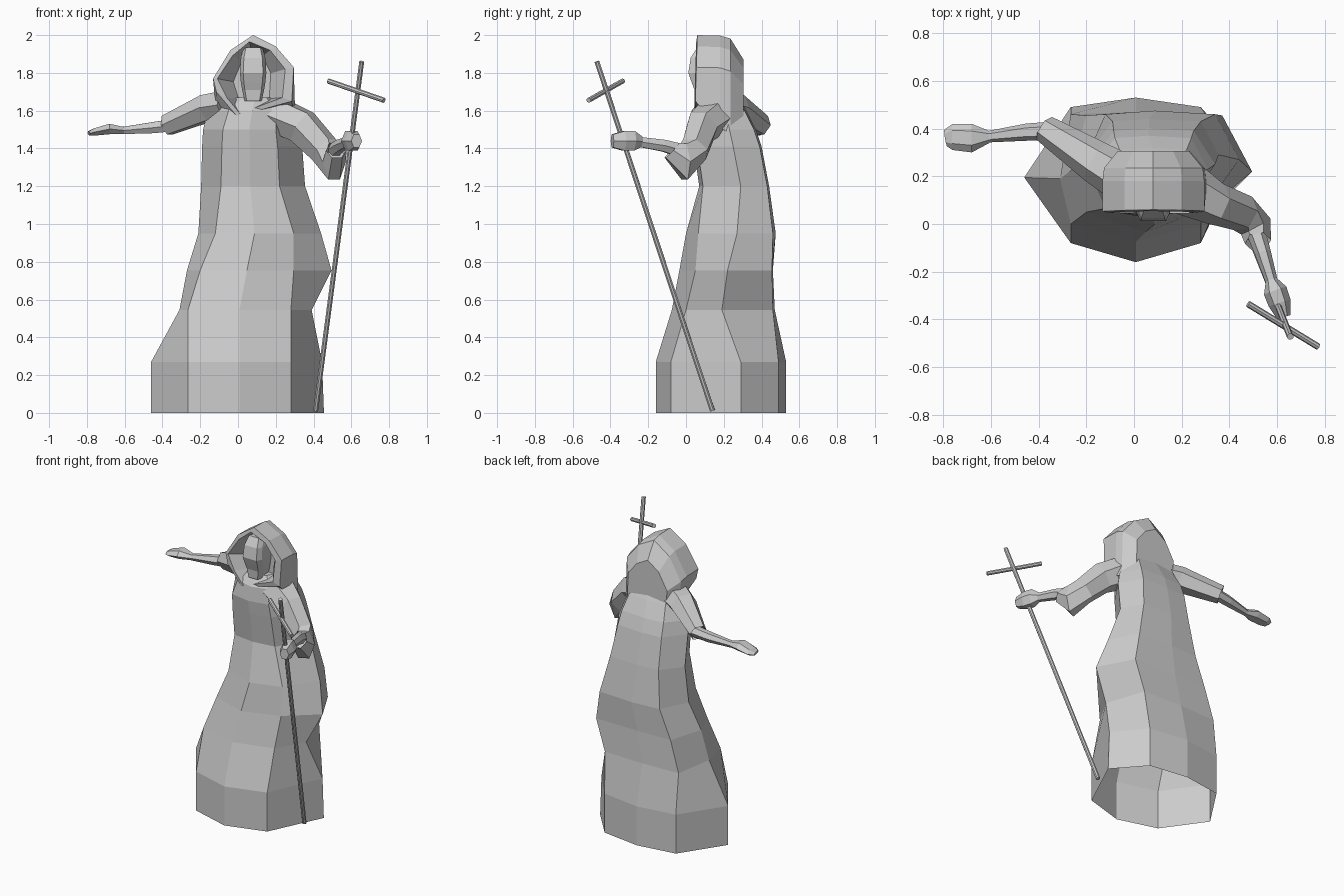
import bpy, bmesh, math
from mathutils import Vector


def loft(name, rings, hollow_end=0.0, base_open=False):
    """Skin closed rings of equal point count, capping the ends."""
    bm = bmesh.new()
    vs = [[bm.verts.new(p) for p in r] for r in rings]
    n = len(rings[0])
    for a, b in zip(vs, vs[1:]):
        for i in range(n):
            j = (i + 1) % n
            bm.faces.new((a[i], a[j], b[j], b[i]))
    start = bm.faces.new(vs[0][::-1])
    end = bm.faces.new(vs[-1])
    bmesh.ops.recalc_face_normals(bm, faces=bm.faces[:])
    if hollow_end:
        bmesh.ops.inset_individual(bm, faces=[end], thickness=0.012, depth=-hollow_end)
    if base_open:
        bmesh.ops.delete(bm, geom=[start], context='FACES_ONLY')
    me = bpy.data.meshes.new(name)
    bm.to_mesh(me)
    bm.free()
    ob = bpy.data.objects.new(name, me)
    bpy.context.collection.objects.link(ob)
    return ob


def limb(name, stations, sides=6, hollow_end=0.0):
    """Tube through (x, y, z, half width, half height) stations."""
    pts = [Vector(s[:3]) for s in stations]
    rings = []
    for k, s in enumerate(stations):
        d = (pts[min(k + 1, len(pts) - 1)] - pts[max(k - 1, 0)]).normalized()
        side = d.cross(Vector((0, 0, 1))).normalized()
        up = side.cross(d)
        rings.append([pts[k] + side * s[3] * math.cos(a) + up * s[4] * math.sin(a)
                      for a in (2 * math.pi * i / sides for i in range(sides))])
    return loft(name, rings, hollow_end)


# Robe, open underneath: z, x of left, front-left, front-right, right, back-right,
#       y of front, front corners, right side, back corners, back
robe = [
    (0.00, -.46, -.265, .28, .455, .28, -.16, -.08, .29, .49, .53),
    (0.27, -.46, -.265, .28, .445, .28, -.16, -.08, .29, .49, .53),
    (0.545, -.31, -.265, .28, .39, .30, -.075, .00, .19, .46, .47),
    (0.755, -.27, -.20, .295, .495, .37, -.035, .05, .22, .455, .46),
    (0.95, -.21, -.12, .295, .44, .34, .00, .065, .27, .46, .475),
    (1.20, -.195, -.09, .22, .355, .28, .07, .09, .29, .43, .44),
    (1.41, -.19, -.085, .21, .34, .25, .04, .06, .25, .39, .40),
    (1.50, -.185, -.08, .20, .31, .24, .025, .05, .23, .36, .37),
    (1.60, -.16, -.05, .20, .27, .22, .03, .065, .21, .31, .32),
    (1.67, -.09, .03, .15, .20, .16, .08, .10, .20, .27, .28),
]
rings = []
for z, xl, xfl, xfr, xr, xbr, yf, yc, yr, yb, yk in robe:
    xm = (xfl + xfr) / 2
    xbl = min(xfl, -.06)
    yl = yr - 0.095 if z < 0.5 else yr
    rings.append([(x, y, z) for x, y in ((xm, yf), (xfr, yc), (xr, yr), (xbr, yb),
                                         (xm, yk), (xbl, yb), (xl, yl), (xfl, yc))])
loft("robe", rings, base_open=True)

# Hood: arches from the recess behind the face, out to the rim, then to the back
outer = [(-.005, 1.57), (-.115, 1.70), (-.132, 1.77), (-.04, 1.92),
         (.08, 2.0), (.20, 1.94), (.295, 1.83), (.285, 1.65)]
inner = [(.01, 1.585), (-.06, 1.67), (-.11, 1.77), (-.03, 1.89),
         (.06, 1.965), (.17, 1.92), (.25, 1.82), (.235, 1.67)]
drape = [(-.09, 1.53), (-.12, 1.64)] + outer[2:7] + [(.305, 1.51)]


def arch(points, y, sx=1.0, sz=1.0, dz=0.0, lean=0.0):
    """Arch scaled about the hood's apex; lean moves its lower end in y."""
    return [(.08 + (x - .08) * sx, y + lean * (2 - z), 2 + (z - 2) * sz + dz) for x, z in points]


loft("hood", [
    arch(inner, .15, .55, .9, -.04),
    arch(inner, .055, lean=-.03),
    arch(outer, .06, lean=-.03),
    arch(drape, .18, 1.0, 1.0, -.003),
    arch(drape, .235, .97, 1.02, -.018),
    arch(drape, .305, .70, .76, -.13),
])

# Head with beard, set inside the hood
face = [(1.935, .05, .06, .17), (1.88, .065, .025, .19), (1.80, .07, .012, .20),
        (1.75, .065, .03, .20), (1.71, .058, .045, .18), (1.65, .045, .05, .17)]
loft("head", [[(.08 - w, yb, z), (.08 - w, yf + .035, z), (.08 - w * .75, yf, z),
               (.08 + w * .75, yf, z), (.08 + w, yf + .035, z), (.08 + w, yb, z)]
              for z, w, yf, yb in face])

# Outstretched arm
limb("outstretched_sleeve", [(-.06, .20, 1.63, .10, .085), (-.16, .26, 1.615, .09, .08),
                             (-.375, .40, 1.523, .058, .06)], hollow_end=0.04)
limb("outstretched_forearm", [(-.33, .39, 1.525, .04, .038), (-.45, .385, 1.51, .036, .034),
                              (-.61, .366, 1.495, .024, .022)])
limb("open_hand", [(-.60, .366, 1.495, .022, .020), (-.68, .36, 1.503, .06, .032),
                   (-.76, .365, 1.487, .055, .022), (-.79, .36, 1.48, .035, .012)])

# Bent arm holding the staff
limb("bent_sleeve", [(.20, .16, 1.58, .12, .10), (.34, .085, 1.515, .09, .10),
                     (.455, .045, 1.395, .08, .085), (.51, -.01, 1.33, .07, .11),
                     (.52, -.075, 1.39, .055, .06)], hollow_end=0.03)
limb("bent_forearm", [(.51, -.03, 1.39, .04, .04), (.54, -.12, 1.415, .034, .036),
                      (.58, -.25, 1.435, .025, .03)])
limb("gripping_hand", [(.575, -.235, 1.435, .025, .03), (.592, -.28, 1.44, .05, .06),
                       (.61, -.33, 1.44, .048, .06), (.628, -.39, 1.44, .03, .04)])

# Staff with its crossbar
for name, a, b in (("staff", (.411, .14, .012), (.655, -.472, 1.86)),
                   ("staff_crossbar", (.478, -.335, 1.757), (.773, -.515, 1.655))):
    limb(name, [(*p, .014, .014) for p in (a, b)], sides=8)
